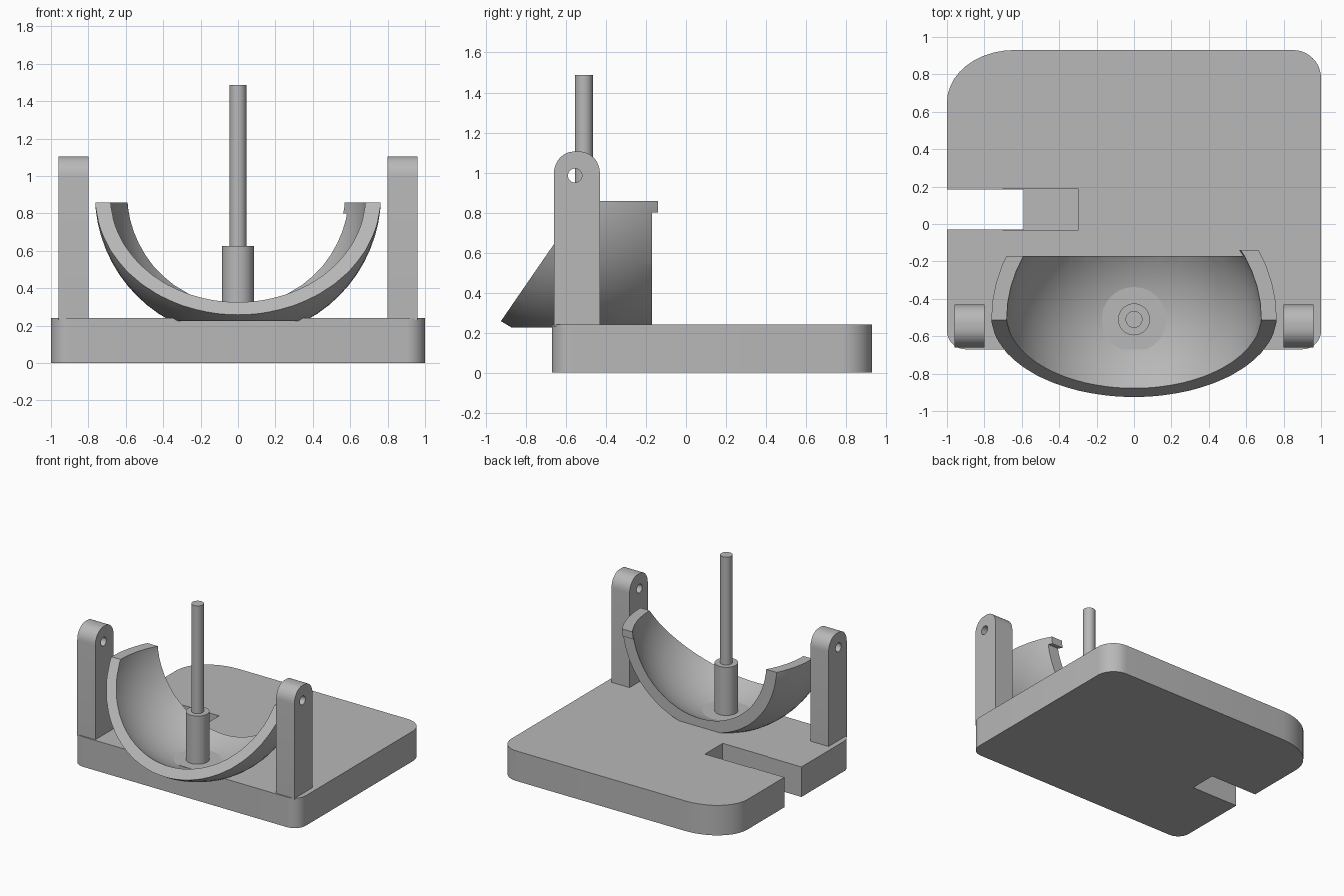
import bpy, bmesh, math
from mathutils import Vector, Matrix

old = bpy.data.objects.get("Cube")
if old:
    bpy.data.objects.remove(old, do_unlink=True)

grey = bpy.data.materials.new("plain_grey")
grey.use_nodes = True
grey.diffuse_color = (0.48, 0.48, 0.48, 1)
grey.node_tree.nodes["Principled BSDF"].inputs["Base Color"].default_value = (0.48, 0.48, 0.48, 1)


def finish(name, bm):
    bmesh.ops.recalc_face_normals(bm, faces=bm.faces[:])
    mesh = bpy.data.meshes.new(name)
    bm.to_mesh(mesh)
    bm.free()
    mesh.materials.append(grey)
    ob = bpy.data.objects.new(name, mesh)
    bpy.context.collection.objects.link(ob)
    return ob


def box(name, lo, hi):
    lo, hi = Vector(lo), Vector(hi)
    bm = bmesh.new()
    bmesh.ops.create_cube(bm, size=1, matrix=Matrix.Translation((lo + hi) / 2) @ Matrix.Diagonal((*(hi - lo), 1)))
    return finish(name, bm)


def cylinder(name, radius, start, end, sides=40):
    start, end = Vector(start), Vector(end)
    axis = end - start
    turn = axis.to_track_quat('Z', 'Y').to_matrix().to_4x4()
    bm = bmesh.new()
    bmesh.ops.create_cone(bm, cap_ends=True, segments=sides, radius1=radius, radius2=radius,
                          depth=axis.length, matrix=Matrix.Translation((start + end) / 2) @ turn)
    return finish(name, bm)


def sphere(name, radius, centre):
    bm = bmesh.new()
    bmesh.ops.create_uvsphere(bm, u_segments=48, v_segments=32, radius=radius,
                              matrix=Matrix.Translation(centre))
    return finish(name, bm)


def prism(name, outline, offset):
    bm = bmesh.new()
    face = bm.faces.new([bm.verts.new(p) for p in outline])
    ext = bmesh.ops.extrude_face_region(bm, geom=[face])
    bmesh.ops.translate(bm, vec=offset, verts=[v for v in ext["geom"] if isinstance(v, bmesh.types.BMVert)])
    return finish(name, bm)


def rounded(corners, steps=10):
    """Corner arcs: (centre u, centre v, radius u, radius v, start angle)."""
    pts = []
    for u, v, ru, rv, start in corners:
        for i in range(steps + 1):
            a = math.radians(start + 90 * i / steps)
            pts.append((u + ru * math.cos(a), v + rv * math.sin(a)))
    return pts


def cut(target, cutter):
    cutter.hide_render = True
    mod = target.modifiers.new("cut", 'BOOLEAN')
    mod.operation = 'DIFFERENCE'
    mod.solver = 'EXACT'
    mod.object = cutter
    bpy.context.view_layer.objects.active = target
    bpy.ops.object.modifier_apply(modifier=mod.name)
    bpy.data.objects.remove(cutter, do_unlink=True)


def smooth(ob):
    bpy.ops.object.select_all(action='DESELECT')
    ob.select_set(True)
    bpy.context.view_layer.objects.active = ob
    bpy.ops.object.shade_smooth_by_angle(angle=math.radians(25))


# Base plate with one large corner, a through slot and a shallower pocket
outline = rounded([(0.85, 0.78, 0.15, 0.15, 0), (-0.64, 0.65, 0.36, 0.28, 90),
                   (-0.9, -0.57, 0.1, 0.1, 180), (0.9, -0.57, 0.1, 0.1, 270)])
base = prism("base_plate", [(u, v, 0) for u, v in outline], (0, 0, 0.24))
cut(base, box("slot", (-1.2, -0.03, -0.2), (-0.59, 0.185, 0.5)))
cut(base, box("pocket", (-0.7, -0.035, 0.1), (-0.3, 0.19, 0.5)))
smooth(base)

# Two posts with rounded tops and a cross hole
arch = [(-0.66, 0.23), (-0.43, 0.23)] + rounded([(-0.53, 0.995, 0.1, 0.11, 0), (-0.56, 0.995, 0.1, 0.11, 90)], 8)
for side, name in ((-1, "right_post"), (1, "left_post")):
    post = prism(name, [(side * 0.8, u, v) for u, v in arch], (side * 0.16, 0, 0))
    cut(post, cylinder("hole", 0.035, (side * 0.7, -0.555, 0.985), (side * 1.1, -0.555, 0.985), 24))
    smooth(post)

# Spherical bowl: hollowed, then trimmed at front, back, top and underside
centre = (0, -0.51, 0.9)
bowl = sphere("bowl", 0.765, centre)
cut(bowl, sphere("hollow", 0.683, centre))
cut(bowl, box("top_trim", (-2, -2, 0.857), (2, 2, 3)))
cut(bowl, box("under_trim", (-2, -2, -1), (2, 2, 0.225)))
cut(bowl, box("back_trim", (-2, -0.14, -1), (2, 2, 2)))
cut(bowl, box("back_low_trim", (-2, -0.17, -1), (2, 1, 0.8)))
cut(bowl, box("back_right_trim", (-2, -0.17, 0.5), (0, 1, 2)))
normal = Vector((0, -0.61, 0.42)).normalized()
slant = box("slant_trim", (-2, -2, 0), (2, 2, 3))
slant.data.transform(Matrix.Translation((0, -0.93, 0.25)) @ normal.to_track_quat('Z', 'Y').to_matrix().to_4x4())
cut(bowl, slant)
smooth(bowl)

# Central collar and rod
smooth(cylinder("collar", 0.085, (0, -0.51, 0.2), (0, -0.51, 0.625)))
smooth(cylinder("rod", 0.045, (0, -0.51, 0.6), (0, -0.51, 1.487), 32))
